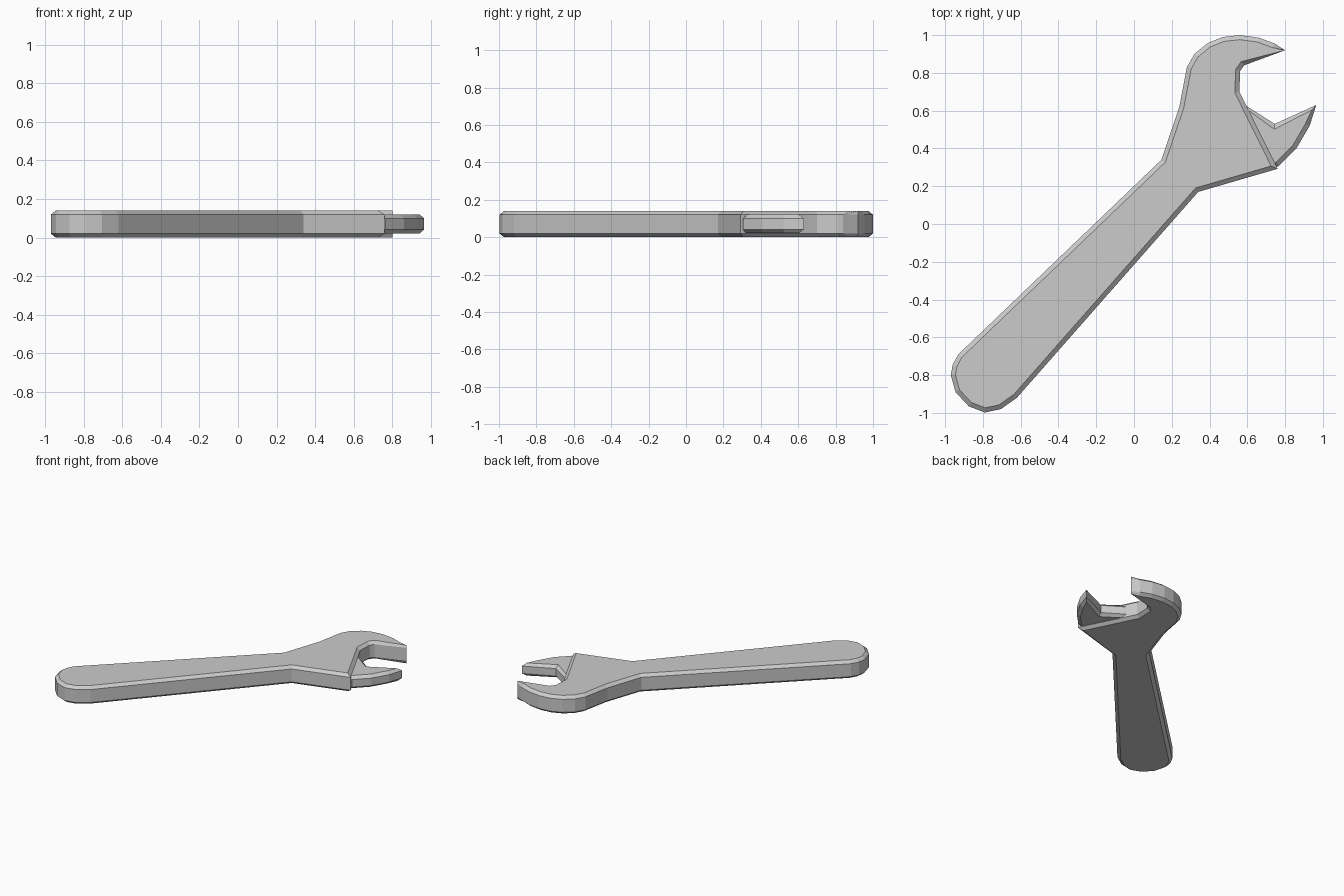
import bpy, bmesh
from mathutils import Vector

if "Cube" in bpy.data.objects:
    bpy.data.objects.remove(bpy.data.objects["Cube"])


def chamfered_plate(name, outline, z0, z1, drop):
    """Plate from a counter-clockwise outline of (x, y, chamfer width)."""
    pts = [Vector(p[:2]) for p in outline]
    n = len(pts)

    def inward(a, b):
        d = (b - a).normalized()
        return Vector((-d.y, d.x))

    inset = []
    for i, p in enumerate(pts):
        n1 = inward(pts[i - 1], p)
        n2 = inward(p, pts[(i + 1) % n])
        inset.append(p + (n1 + n2) * outline[i][2] / (1 + n1.dot(n2)))

    bm = bmesh.new()
    levels = [(inset, z0), (pts, z0 + drop), (pts, z1 - drop), (inset, z1)]
    rings = [[bm.verts.new((p.x, p.y, z)) for p in ring] for ring, z in levels]
    for a, b in zip(rings, rings[1:]):
        for i in range(n):
            j = (i + 1) % n
            bm.faces.new((a[i], a[j], b[j], b[i]))
    bm.faces.new(rings[0][::-1])
    bm.faces.new(rings[-1])
    bmesh.ops.remove_doubles(bm, verts=bm.verts, dist=1e-5)
    bmesh.ops.recalc_face_normals(bm, faces=bm.faces)
    mesh = bpy.data.meshes.new(name)
    bm.to_mesh(mesh)
    bm.free()
    ob = bpy.data.objects.new(name, mesh)
    bpy.context.collection.objects.link(ob)
    return ob


# Handle with the fixed upper jaw
C = 0.024
body = [(-0.93, -0.69), (-0.96, -0.745), (-0.97, -0.80), (-0.945, -0.89),
        (-0.875, -0.965), (-0.79, -0.998), (-0.705, -0.98), (-0.62, -0.92),
        (0.34, 0.17), (0.76, 0.292), (0.558, 0.70), (0.562, 0.81), (0.583, 0.84),
        (0.80, 0.92), (0.745, 0.955), (0.66, 0.987), (0.56, 1.0), (0.47, 0.99),
        (0.39, 0.958), (0.32, 0.90), (0.28, 0.83), (0.24, 0.62), (0.145, 0.34)]
body = [(x, y, 0.0 if (x, y) == (0.80, 0.92) else C) for x, y in body]
chamfered_plate("handle_and_fixed_jaw", body, 0.0, 0.14, 0.02)

# Thinner movable lower jaw, its root set into the body
jaw = [(0.735, 0.305, 0.01), (0.765, 0.305, 0.025), (0.86, 0.40, 0.025),
       (0.93, 0.52, 0.025), (0.965, 0.63, 0.014), (0.745, 0.53, 0.025),
       (0.595, 0.625, 0.02), (0.575, 0.62, 0.01)]
chamfered_plate("movable_jaw", jaw, 0.022, 0.12, 0.02)
